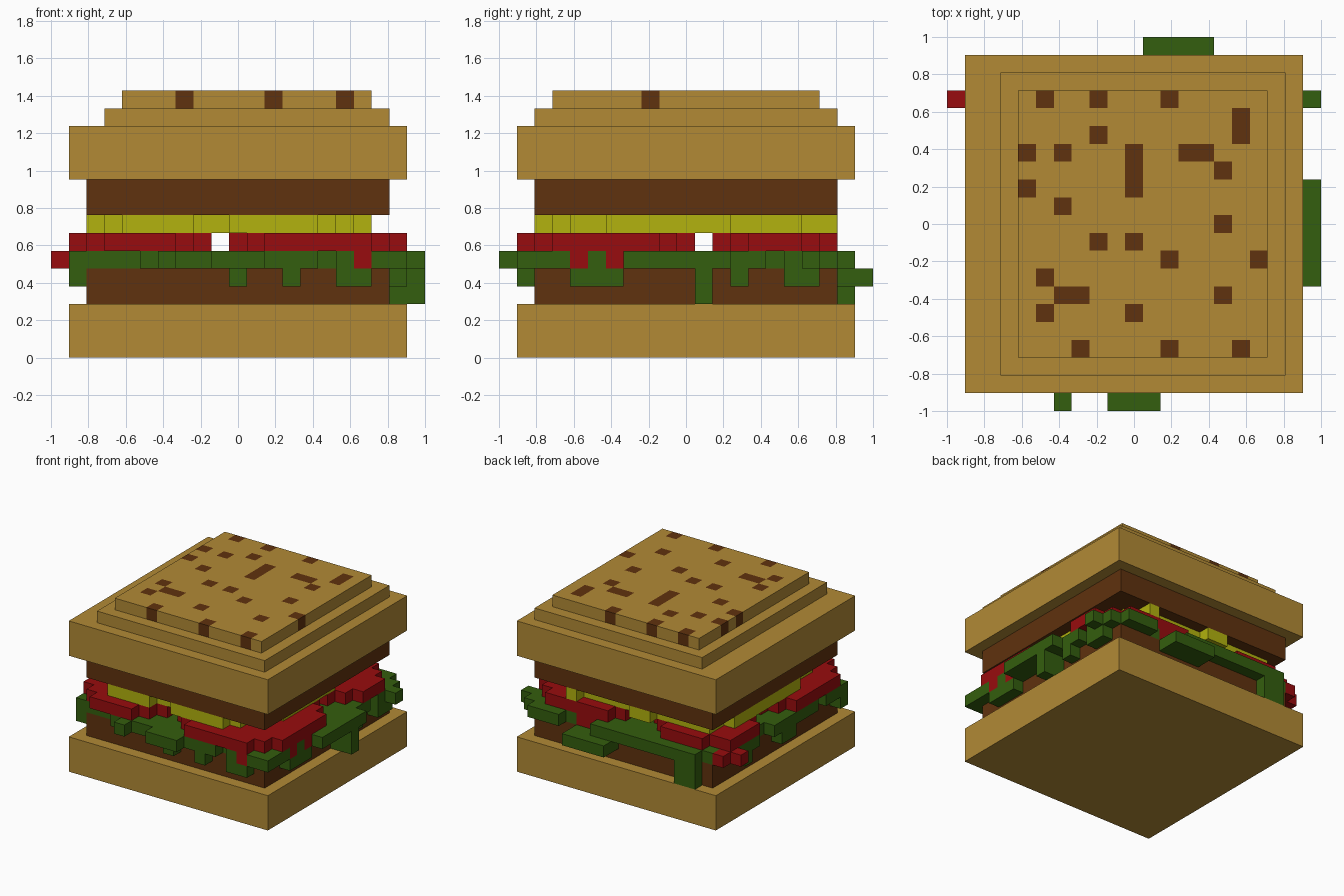
import bpy, bmesh
from mathutils import Vector

if "Cube" in bpy.data.objects:
    bpy.data.objects.remove(bpy.data.objects["Cube"], do_unlink=True)

S = 2 / 21  # size of one block


def material(name, rgb):
    m = bpy.data.materials.new(name)
    m.use_nodes = True
    m.diffuse_color = (*rgb, 1)
    bsdf = next(n for n in m.node_tree.nodes if n.type == 'BSDF_PRINCIPLED')
    bsdf.inputs["Base Color"].default_value = (*rgb, 1)
    bsdf.inputs["Roughness"].default_value = 0.9
    return m


BUN = material("bun tan", (0.445, 0.254, 0.036))
MEAT = material("dark brown", (0.117, 0.032, 0.0044))
GREEN = material("lettuce green", (0.034, 0.112, 0.0044))
RED = material("tomato red", (0.314, 0.0037, 0.0044))
YELLOW = material("cheese yellow", (0.445, 0.445, 0.0044))


def finish(name, bm, mats):
    me = bpy.data.meshes.new(name)
    bm.to_mesh(me)
    bm.free()
    for m in mats:
        me.materials.append(m)
    ob = bpy.data.objects.new(name, me)
    bpy.context.collection.objects.link(ob)
    return ob


def slab(name, mat, x0, x1, y0, y1, z0, z1):
    """One box covering whole blocks x0..x1, y0..y1 and layers z0..z1."""
    bm = bmesh.new()
    bmesh.ops.create_cube(bm, size=1)
    lo = Vector((x0 - .5, y0 - .5, z0))
    hi = Vector((x1 + .5, y1 + .5, z1 + 1))
    for v in bm.verts:
        v.co = S * Vector([lo[i] if v.co[i] < 0 else hi[i] for i in range(3)])
    finish(name, bm, [mat])


def area(x0, x1, y0, y1, z):
    return {(x, y, z) for x in range(x0, x1 + 1) for y in range(y0, y1 + 1)}


def blocks(name, mats, cells, special=frozenset()):
    """Outer skin of a set of blocks; special blocks take the second material."""
    bm = bmesh.new()
    verts = {}
    for c in sorted(cells):
        for axis in range(3):
            for sign in (-1, 1):
                n = list(c)
                n[axis] += sign
                if tuple(n) in cells:
                    continue
                u, w = (axis + 1) % 3, (axis + 2) % 3
                loop = []
                for a, b in ((-1, -1), (1, -1), (1, 1), (-1, 1)):
                    p = [2 * c[0], 2 * c[1], 2 * c[2] + 1]
                    p[axis] += sign
                    p[u] += a
                    p[w] += b
                    p = tuple(p)
                    if p not in verts:
                        verts[p] = bm.verts.new(Vector(p) * S / 2)
                    loop.append(verts[p])
                f = bm.faces.new(loop if sign > 0 else loop[::-1])
                f.material_index = int(c in special)
    return finish(name, bm, mats)


# Buns and patties
slab("bottom_bun", BUN, -9, 9, -9, 9, 0, 2)
slab("lower_patty", MEAT, -8, 8, -8, 8, 3, 4)
slab("upper_patty", MEAT, -8, 8, -8, 8, 8, 9)
slab("top_bun", BUN, -9, 9, -9, 9, 10, 12)
slab("top_bun_step", BUN, -7, 8, -8, 8, 13, 13)

# Bun cap with seeds set flush into it
seeds = {(x, y, 14) for x, y in [
    (-5, 7), (-2, 7), (2, 7), (6, 6), (6, 5), (-2, 5), (-6, 4), (-4, 4),
    (0, 4), (0, 3), (0, 2), (3, 4), (4, 4), (5, 3), (-6, 2), (-4, 1),
    (5, 0), (-2, -1), (0, -1), (2, -2), (7, -2), (-5, -3), (-4, -4),
    (-3, -4), (5, -4), (-5, -5), (0, -5), (-3, -7), (2, -7), (6, -7)]}
blocks("seeded_bun_cap", [BUN, MEAT], area(-6, 7, -7, 7, 14), seeds)

# Cheese slice with ragged edges
cheese = set()
for x0, x1, y0, y1 in [(-8, -8, -3, 5), (-7, -7, -6, 7), (-6, -3, -8, 7),
                       (-2, -1, -7, 8), (0, 4, -8, 7), (5, 5, -7, 8),
                       (6, 6, -6, 6), (7, 7, -4, 2)]:
    cheese |= area(x0, x1, y0, y1, 7)
blocks("cheese", [YELLOW], cheese)

# Four round tomato slices with gaps between them, plus hanging bits
tomato = set()
for x0, x1 in ((-9, -2), (0, 9)):
    for y0, y1 in ((-9, 0), (2, 8)):
        cx, cy = (x0 + x1) / 2, (y0 + y1) / 2
        a, b = (x1 - x0 + 1) / 2, (y1 - y0 + 1) / 2
        tomato |= {c for c in area(x0, x1, y0, y1, 6)
                   if ((c[0] - cx) / a) ** 2 + ((c[1] - cy) / b) ** 2 <= 1.06}
drips = {(x, y, 5) for x, y in [(7, -9), (9, -6), (9, -4), (3, 8), (4, 8),
                                (-9, 8), (-9, 7), (-10, 7)]}
tomato |= drips | {(7, -9, 6), (9, -6, 6), (9, -4, 6), (-9, 7, 6)}
blocks("tomato_slices", [RED], tomato)

# Lettuce leaf with frilled, drooping rim
lettuce = set()
for r in [(-8, 8, -8, 8, 5),
          # front rim
          (-5, 4, -9, -9, 5), (6, 9, -9, -9, 5), (-4, -4, -10, -10, 5),
          (-1, 1, -10, -10, 5), (0, 0, -9, -9, 4), (3, 3, -9, -9, 4),
          (6, 7, -9, -9, 4),
          # right rim
          (9, 9, -8, 4, 5), (9, 9, 6, 8, 5), (10, 10, -3, 2, 5),
          (10, 10, 7, 7, 5), (9, 9, -6, -4, 4), (9, 10, 1, 1, 4),
          (9, 10, 1, 1, 3), (9, 9, 3, 3, 4), (9, 9, 6, 7, 4),
          # back rim
          (-7, 2, 9, 9, 5), (6, 8, 9, 9, 5), (1, 4, 9, 10, 4),
          (-7, -6, 9, 9, 4), (-7, -6, 9, 9, 3),
          # left rim
          (-9, -9, -8, -6, 5), (-9, -9, -4, 1, 5), (-9, -9, 4, 6, 5),
          (-9, -9, -8, -8, 4), (-9, -9, -1, 0, 4), (-9, -9, 5, 5, 4)]:
    lettuce |= area(*r)
blocks("lettuce", [GREEN], lettuce - drips)
